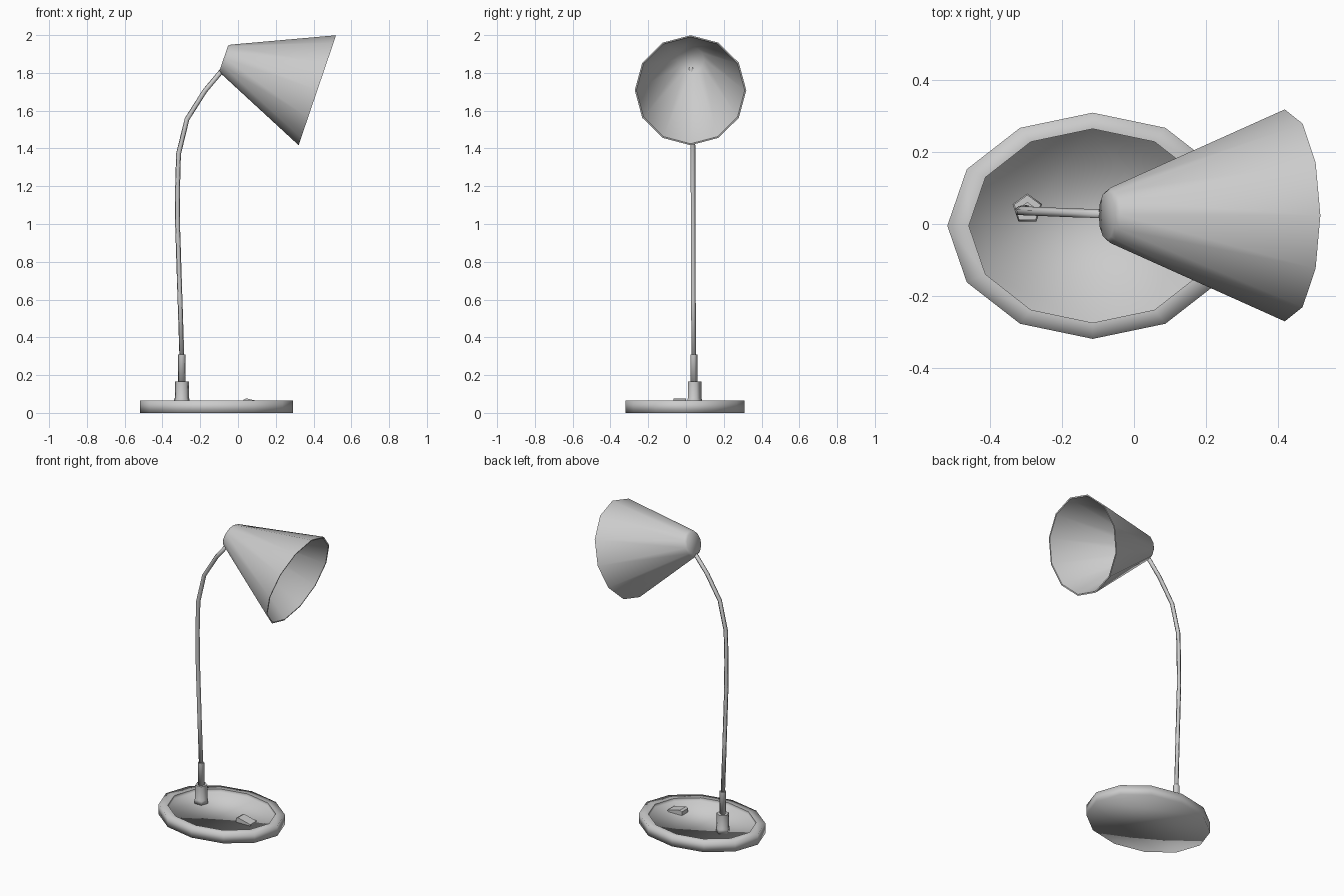
import bpy, bmesh, math
from mathutils import Vector

if "Cube" in bpy.data.objects:
    bpy.data.objects.remove(bpy.data.objects["Cube"])

X, Y, Z = Vector((1, 0, 0)), Vector((0, 1, 0)), Vector((0, 0, 1))


def ring(centre, u, v, ru, rv, n, phase=0.0):
    """Regular n-sided elliptical ring spanned by the axes u and v."""
    angles = [phase + 2 * math.pi * i / n for i in range(n)]
    return [Vector(centre) + u * (ru * math.cos(a)) + v * (rv * math.sin(a)) for a in angles]


def loft(name, rings, smooth=True, sharp_rings=()):
    """Closed skin through rings of equal size, capped at both ends."""
    bm = bmesh.new()
    loops = [[bm.verts.new(p) for p in r] for r in rings]
    n = len(loops[0])
    for a, b in zip(loops, loops[1:]):
        for i in range(n):
            j = (i + 1) % n
            bm.faces.new((a[i], a[j], b[j], b[i]))
    bm.faces.new(loops[0][::-1])
    bm.faces.new(loops[-1])
    bmesh.ops.recalc_face_normals(bm, faces=bm.faces[:])
    for f in bm.faces:
        f.smooth = smooth
    for k in sharp_rings:
        for i in range(n):
            bm.edges.get((loops[k][i], loops[k][(i + 1) % n])).smooth = False
    mesh = bpy.data.meshes.new(name)
    bm.to_mesh(mesh)
    bm.free()
    obj = bpy.data.objects.new(name, mesh)
    bpy.context.collection.objects.link(obj)
    return obj


# Oval base: outer wall, flat rim and shallow recessed floor
base_profile = [(0.405, 0.315, 0.0), (0.405, 0.315, 0.065),
                (0.345, 0.27, 0.065), (0.345, 0.27, 0.045)]
loft("base", [ring((-0.115, -0.005, z), X, Y, rx, ry, 12) for rx, ry, z in base_profile],
     sharp_rings=(2,))

# Wedge-shaped rocker switch on the base floor
wedge = [(0.03, 0.04), (0.13, 0.04), (0.135, 0.055), (0.045, 0.077), (0.03, 0.07)]
loft("switch", [[Vector((x, y, z)) for x, z in wedge] for y in (-0.065, 0.0)], smooth=False)

# Five-sided socket and collar that hold the stem
up = math.pi / 2
socket = [(0.043, 0.045), (0.043, 0.07), (0.039, 0.08), (0.039, 0.165)]
loft("stem_socket", [ring((-0.297, 0.042, z), X, Y, r, r, 5, up) for r, z in socket],
     sharp_rings=(3,))
loft("stem_collar", [ring((-0.297, 0.04, z), X, Y, 0.021, 0.021, 5, up) for z in (0.15, 0.31)],
     sharp_rings=(1,))

# Bent stem: rings square to a path in the x-z plane
path = [Vector(p) for p in ((-0.297, 0.04, 0.29), (-0.307, 0.038, 0.6), (-0.32, 0.037, 1.0),
                            (-0.32, 0.036, 1.18), (-0.315, 0.036, 1.37), (-0.27, 0.034, 1.555),
                            (-0.175, 0.03, 1.705), (-0.07, 0.027, 1.83))]
rings = []
for i, p in enumerate(path):
    t = (path[min(i + 1, len(path) - 1)] - path[max(i - 1, 0)]).normalized()
    rings.append(ring(p, Y.cross(t).normalized(), Y, 0.0135, 0.0135, 5, up))
loft("stem", rings)

# Conical shade, tilted down, with a thin inner wall
tip, mouth = Vector((-0.07, 0.024, 1.875)), Vector((0.42, 0.024, 1.708))
axis = (mouth - tip).normalized()
side = Y.cross(axis)
shade = [(tip - axis * 0.006, 0.07), (tip + axis * 0.006, 0.081), (mouth, 0.3075),
         (mouth, 0.299), (tip + axis * 0.018, 0.075)]
loft("shade", [ring(c, side, Y, r, r * 0.96, 12) for c, r in shade], sharp_rings=(2, 3))
